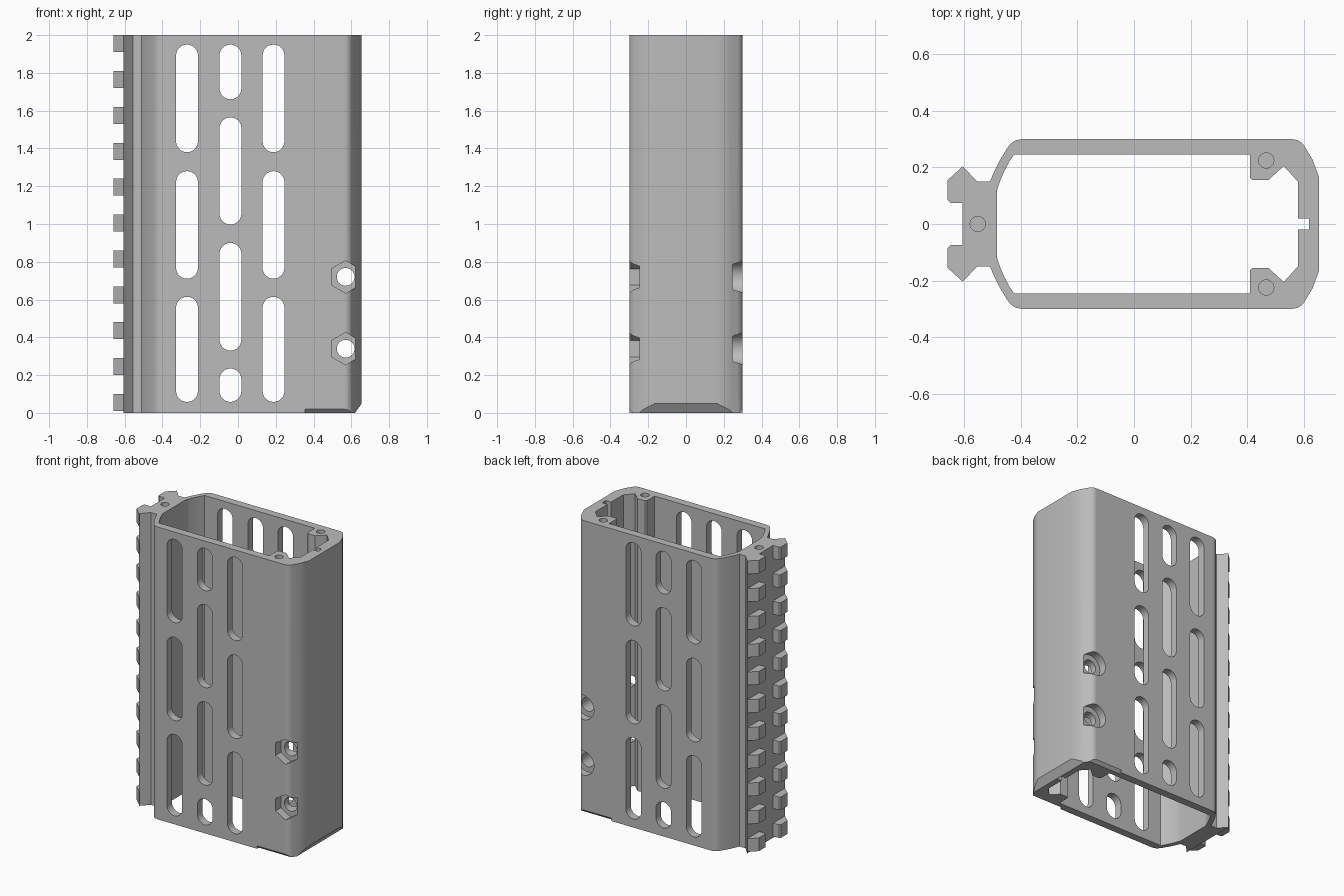
import bpy, bmesh
from math import sin, cos, pi, radians

cube = bpy.data.objects.get("Cube")
if cube:
    bpy.data.objects.remove(cube, do_unlink=True)

grey = bpy.data.materials.new("plain grey")
grey.use_nodes = True
tone = (0.5, 0.5, 0.5, 1)
grey.diffuse_color = tone
grey.node_tree.nodes["Principled BSDF"].inputs["Base Color"].default_value = tone

PLACE = {
    "x": lambda a, b, t: (t, a, b),
    "y": lambda a, b, t: (a, t, b),
    "z": lambda a, b, t: (a, b, t),
}


def add_prism(bm, outline, axis, lo, hi):
    """Extrude a closed 2D outline along an axis."""
    place = PLACE[axis]
    low = [bm.verts.new(place(a, b, lo)) for a, b in outline]
    high = [bm.verts.new(place(a, b, hi)) for a, b in outline]
    bm.faces.new(low)
    bm.faces.new(high)
    n = len(low)
    for i in range(n):
        j = (i + 1) % n
        bm.faces.new((low[i], low[j], high[j], high[i]))


def make_object(name, prisms):
    bm = bmesh.new()
    for prism in prisms:
        add_prism(bm, *prism)
    bmesh.ops.recalc_face_normals(bm, faces=bm.faces)
    mesh = bpy.data.meshes.new(name)
    bm.to_mesh(mesh)
    bm.free()
    mesh.materials.append(grey)
    obj = bpy.data.objects.new(name, mesh)
    bpy.context.collection.objects.link(obj)
    return obj


def mirrored(half):
    """Close a half outline (y > 0) with its mirror image."""
    return half + [(x, -y) for x, y in reversed(half)]


def ring(cx, cy, r, n=32, start=0.0):
    return [(cx + r * cos(start + 2 * pi * i / n),
             cy + r * sin(start + 2 * pi * i / n)) for i in range(n)]


def slot(cx, low, high, r=0.058, n=12):
    top = [(cx + r * cos(pi * i / n), high - r + r * sin(pi * i / n)) for i in range(n + 1)]
    bottom = [(cx - r * cos(pi * i / n), low + r - r * sin(pi * i / n)) for i in range(n + 1)]
    return top + bottom


def carve(target, name, prisms):
    cutter = make_object(name, prisms)
    cutter.hide_render = True
    mod = target.modifiers.new(name, "BOOLEAN")
    mod.operation = "DIFFERENCE"
    mod.solver = "EXACT"
    mod.object = cutter
    bpy.context.view_layer.objects.active = target
    bpy.ops.object.modifier_apply(modifier=mod.name)
    bpy.data.objects.remove(cutter, do_unlink=True)


# Outer shell with the rail spine on the -x end
outer = [(0.655, 0.165), (0.632, 0.228), (0.603, 0.276), (0.592, 0.289),
         (0.578, 0.297), (0.56, 0.3), (-0.4, 0.3), (-0.42, 0.296),
         (-0.437, 0.284), (-0.45, 0.267), (-0.475, 0.225), (-0.495, 0.185),
         (-0.51, 0.15), (-0.555, 0.15), (-0.607, 0.205)]
body = make_object("shell", [(mirrored(outer), "z", 0, 2)])

# Inner cavity, leaving two corner bosses and a key groove
inner = [(0.62, 0.02), (0.58, 0.02), (0.58, 0.15), (0.53, 0.205),
         (0.475, 0.155), (0.42, 0.155), (0.41, 0.165), (0.41, 0.246),
         (-0.425, 0.246), (-0.445, 0.215), (-0.462, 0.18), (-0.475, 0.15),
         (-0.485, 0.12)]
carve(body, "cavity", [(mirrored(inner), "z", -0.1, 2.1)])

# Staggered vent slots through both walls
side_spans = [(0.058, 0.615), (0.71, 1.28), (1.38, 1.95)]
middle_spans = [(0.058, 0.235), (0.33, 0.9), (0.997, 1.565), (1.66, 1.95)]
columns = [(-0.27, side_spans), (-0.04, middle_spans), (0.188, side_spans)]
carve(body, "vent_slots", [(slot(x, *span), "y", -0.4, 0.4)
                           for x, spans in columns for span in spans])

# Cross bolts: hex pockets in front, round pockets behind, bores through
bolts = [(0.57, 0.34), (0.57, 0.72)]
carve(body, "bolt_pockets",
      [(ring(x, z, 0.086, 6, pi / 2), "y", -0.4, -0.245) for x, z in bolts]
      + [(ring(x, z, 0.083), "y", 0.245, 0.4) for x, z in bolts])
carve(body, "bolt_bores", [(ring(x, z, 0.047), "y", -0.4, 0.4) for x, z in bolts])

# Blind screw holes in the top end
screws = [(-0.553, 0), (0.468, 0.225), (0.468, -0.225)]
carve(body, "screw_holes", [(ring(x, y, 0.027, 24), "z", 1.8, 2.1) for x, y in screws])

# Bevels under the +x end and along the lower side edges
carve(body, "end_bevel", [([(0.585, -0.05), (0.69, 0.1), (0.69, -0.05)], "y", -0.5, 0.5)])
for s in (-1, 1):
    wedge = [(s * 0.27, -0.01), (s * 0.31, 0.03), (s * 0.31, -0.01)]
    carve(body, "side_bevel", [(wedge, "x", 0.355, 0.8)])

# Rail teeth in two rows
tooth = [(-0.605, 0.205), (-0.66, 0.155), (-0.66, 0.085), (-0.65, 0.075), (-0.605, 0.075)]
make_object("rail_teeth", [([(x, s * y) for x, y in tooth], "z", z - 0.045, z + 0.045)
                           for s in (-1, 1)
                           for z in [0.055 + 0.19 * i for i in range(11)]])

# Smooth rounded corners, crisp edges elsewhere
bpy.ops.object.select_all(action="DESELECT")
body.select_set(True)
bpy.context.view_layer.objects.active = body
bpy.ops.object.shade_smooth_by_angle(angle=radians(28))
weighted = body.modifiers.new("flat_walls", "WEIGHTED_NORMAL")
weighted.keep_sharp = True
